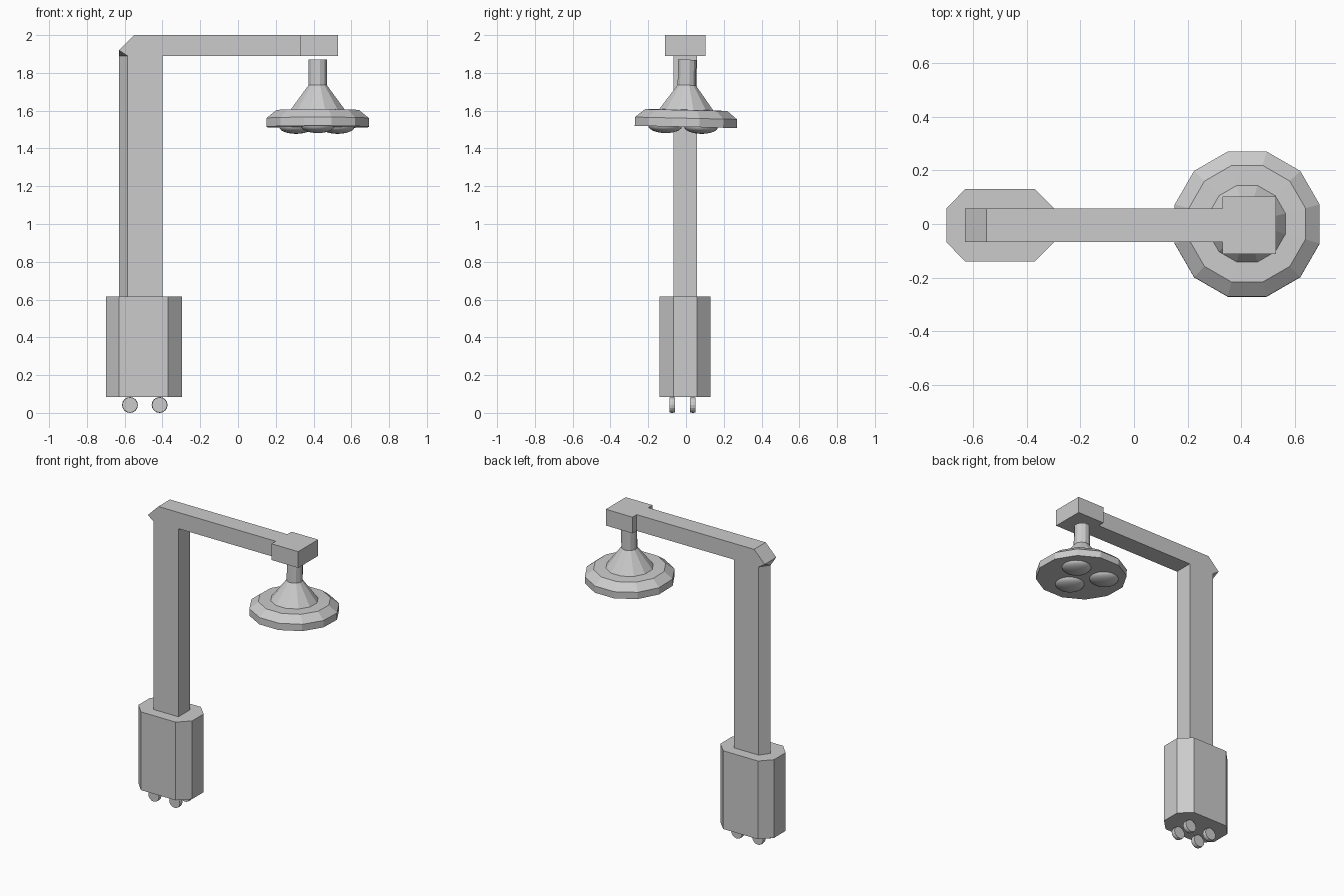
import bpy, bmesh, math
from mathutils import Matrix, Vector

if "Cube" in bpy.data.objects:
    bpy.data.objects.remove(bpy.data.objects["Cube"])

MID = -0.005  # y of the symmetry plane


def finish(name, bm):
    bmesh.ops.recalc_face_normals(bm, faces=bm.faces[:])
    me = bpy.data.meshes.new(name)
    bm.to_mesh(me)
    bm.free()
    ob = bpy.data.objects.new(name, me)
    bpy.context.collection.objects.link(ob)
    return ob


def hull(name, points):
    """Convex solid around a handful of points."""
    bm = bmesh.new()
    for p in points:
        bm.verts.new(p)
    bmesh.ops.convex_hull(bm, input=bm.verts[:])
    bmesh.ops.dissolve_limit(bm, angle_limit=0.01, verts=bm.verts[:], edges=bm.edges[:])
    return finish(name, bm)


def column(name, outline, z0, z1):
    """Vertical prism from an (x, y) outline."""
    return hull(name, [(x, y + MID, z) for x, y in outline for z in (z0, z1)])


def lathe(name, profile, sides, matrix, offset=0.0):
    """Closed solid of revolution from a (radius, z) profile; radius 0 makes a pole."""
    bm = bmesh.new()
    rings = []
    for r, z in profile:
        n = sides if r > 0 else 1
        rings.append([bm.verts.new((r * math.cos(2 * math.pi * i / sides + offset),
                                    r * math.sin(2 * math.pi * i / sides + offset), z))
                      for i in range(n)])
    for a, b in zip(rings, rings[1:]):
        for i in range(sides):
            j = (i + 1) % sides
            quad = [a[i % len(a)], a[j % len(a)], b[j % len(b)], b[i % len(b)]]
            bm.faces.new(list(dict.fromkeys(quad)))
    for ring in (rings[0], rings[-1]):
        if len(ring) > 2:
            bm.faces.new(ring)
    ob = finish(name, bm)
    ob.data.transform(matrix)
    return ob


# Base cabinet: stretched octagon
column("base", [(-0.70, -0.062), (-0.63, -0.135), (-0.37, -0.135), (-0.297, -0.062),
                (-0.297, 0.062), (-0.37, 0.135), (-0.63, 0.135), (-0.70, 0.062)], 0.085, 0.615)

# Post with a pointed back edge
column("post", [(-0.63, 0), (-0.585, -0.062), (-0.40, -0.062),
                (-0.40, 0.062), (-0.585, 0.062)], 0.60, 1.89)

# Arm with bevelled elbow that narrows into the post's pointed edge
side = [(-0.55, 2.0), (-0.63, 1.92), (-0.585, 1.89), (0.34, 1.89), (0.34, 2.0)]
hull("arm", [(x, MID + s * 0.062, z) for x, z in side for s in (-1, 1)] + [(-0.63, MID, 1.89)])

# Block at the end of the arm
column("arm_end_block", [(0.33, -0.107), (0.53, -0.107), (0.53, 0.107), (0.33, 0.107)], 1.89, 2.0)

# Lamp head, very slightly tilted
tilt = (Matrix.Translation((0.422, 0.0, 1.56)) @ Matrix.Rotation(math.radians(-1.3), 4, 'X'))
lathe("lamp_head", [(0.05, 0.31), (0.05, 0.175), (0.148, 0.045), (0.225, 0.043),
                    (0.28, 0.0), (0.28, -0.046)], 12, tilt, math.radians(15))

# Three shallow domed bulbs
dome = [(0.09 * math.cos(a), -0.043 - 0.038 * math.sin(a))
        for a in (math.pi / 2 * i / 6 for i in range(6))] + [(0, -0.081)]
for i, (x, y) in enumerate([(0.105, 0.08), (-0.115, 0.08), (0.0, -0.11)]):
    bulb = lathe(f"bulb_{i + 1}", dome, 24, tilt @ Matrix.Translation((x, y, 0)))
    for p in bulb.data.polygons:
        p.use_smooth = len(p.vertices) < 5

# Four wheels
for i, x in enumerate((-0.572, -0.415)):
    for j, y in enumerate((-0.073, 0.036)):
        m = Matrix.Translation((x, y, 0.042)) @ Matrix.Rotation(math.pi / 2, 4, 'X')
        lathe(f"wheel_{i * 2 + j + 1}", [(0.04, -0.014), (0.042, 0), (0.04, 0.014)], 16, m,
              math.pi / 2)
